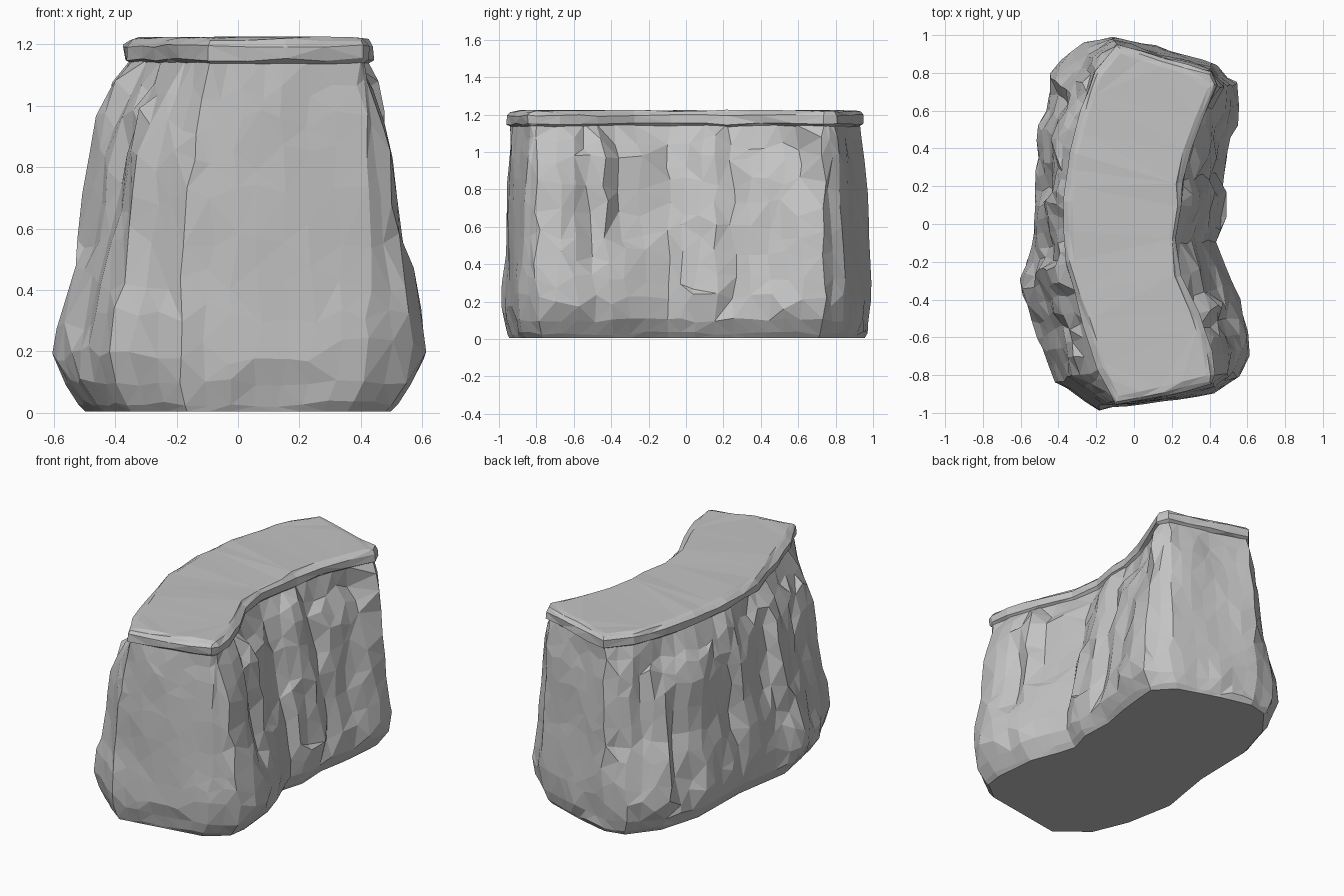
import bpy, bmesh, math, random
from mathutils import Vector, noise

cube = bpy.data.objects.get("Cube")
if cube:
    bpy.data.objects.remove(cube, do_unlink=True)
rng = random.Random(4)

stone = bpy.data.materials.new("grey stone")
stone.use_nodes = True
colour = (0.55, 0.55, 0.55, 1)
stone.diffuse_color = colour
stone.node_tree.nodes["Principled BSDF"].inputs["Base Color"].default_value = colour

# Plan outline, counter-clockwise: top edge x, y and widest foot x, y
PLAN = [
    (-.09, -.94, -.2, -.99), (.15, -.89, .15, -.94), (.4, -.83, .43, -.9),
    (.41, -.8, .58, -.8), (.39, -.68, .6, -.68), (.32, -.48, .57, -.4),
    (.23, -.28, .49, -.22), (.2, -.08, .45, -.1), (.23, .1, .5, .05),
    (.24, .22, .49, .26), (.28, .4, .53, .45), (.35, .58, .55, .62),
    (.42, .74, .56, .74), (.4, .79, .43, .86), (.15, .86, .12, .95),
    (-.08, .93, -.12, 1), (-.19, .8, -.27, .97), (-.26, .6, -.43, .79),
    (-.32, .38, -.52, .52), (-.35, .12, -.53, .1), (-.34, -.2, -.6, -.28),
    (-.25, -.52, -.53, -.6), (-.17, -.76, -.42, -.83)]


def resample(spacing):
    """Columns of (top point, foot point) spread evenly round the outline."""
    columns = []
    for a, b in zip(PLAN, PLAN[1:] + PLAN[:1]):
        top_a, top_b = Vector(a[:2]), Vector(b[:2])
        foot_a, foot_b = Vector(a[2:]), Vector(b[2:])
        steps = max(1, round((foot_b - foot_a).length / spacing))
        for i in range(steps):
            columns.append((top_a.lerp(top_b, i / steps), foot_a.lerp(foot_b, i / steps)))
    return columns


def normals(points):
    result = []
    for i in range(len(points)):
        d = points[(i + 1) % len(points)] - points[i - 1]
        result.append(Vector((d.y, -d.x)).normalized())
    return result


def build(name, rings, close_bottom):
    """Skin stacked rings, cap them and shade flat."""
    bm = bmesh.new()
    loops = [[bm.verts.new(p) for p in ring] for ring in rings]
    n = len(loops[0])
    for low, high in zip(loops, loops[1:]):
        for i in range(n):
            j = (i + 1) % n
            bm.faces.new((low[i], low[j], high[j], high[i]))
    bm.faces.new(loops[-1])
    if close_bottom:
        bm.faces.new(list(reversed(loops[0])))
    bmesh.ops.triangulate(bm, faces=bm.faces[:], quad_method='SHORT_EDGE', ngon_method='BEAUTY')
    bmesh.ops.recalc_face_normals(bm, faces=bm.faces[:])
    mesh = bpy.data.meshes.new(name)
    bm.to_mesh(mesh)
    bm.free()
    mesh.materials.append(stone)
    obj = bpy.data.objects.new(name, mesh)
    bpy.context.collection.objects.link(obj)
    return obj


# Vertical clefts: side (+1 inner, -1 outer), y, low z, high z, depth
CLEFTS = [(1, .28, .2, 1.1, .07), (1, -.36, .55, 1.05, .06), (1, -.5, .4, .95, .04),
          (1, .1, .25, .6, .05), (1, .6, .75, 1.1, .05), (-1, .66, .3, 1.1, .05),
          (-1, .2, .2, .9, .05), (-1, -.15, .5, 1.05, .06), (-1, -.55, .25, .95, .06)]


def relief(p, z, end):
    """Rough stone: upright ribs, broad lumps and clefts; calmer at the ends."""
    ribs = noise.noise(Vector((p.x * 5, p.y * 5, z * 1.3)))
    lumps = noise.noise(Vector((p.x * 4 + 9, p.y * 4, z * 4)))
    d = (.045 * ribs + .03 * lumps) * (.4 if end else 1) - .008
    for side, y, low, high, depth in CLEFTS:
        if side * p.x > .1 and low <= z <= high:
            d -= depth * max(0, 1 - abs(p.y - y) / .07)
    return d


# Cliff body: tapered wall over a rounded foot
columns = resample(.085)
foot_normals = normals([c[1] for c in columns])
TAPER = [(.2, 0), (.31, .07), (.44, .19), (.57, .3), (.7, .38), (.83, .45),
         (.95, .55), (1.05, .75), (1.15, 1)]
rings = []
for z, sx, sy in [(.005, .83, .955), (.03, .87, .97), (.1, .95, .985)]:
    ring = []
    for (top, foot), nrm in zip(columns, foot_normals):
        p = Vector((foot.x * sx, foot.y * sy))
        wobble = 0 if z < .02 else rng.uniform(-.012, .012)
        p += nrm * wobble
        ring.append((p.x, p.y, z + wobble))
    rings.append(ring)
for z, t in TAPER:
    ring = []
    for (top, foot), nrm in zip(columns, foot_normals):
        p = foot.lerp(top, t)
        end = abs(nrm.y) > .8
        last = z > 1.1
        h = z if last else z + rng.uniform(-.045, .045)
        tangent = Vector((-nrm.y, nrm.x))
        if not last:
            p += nrm * relief(p, h, end) + tangent * rng.uniform(-.018, .018)
        ring.append((p.x, p.y, h))
    rings.append(ring)
build("cliff_body", rings, True)

# Capping ledge: thin overhanging rim with a nearly flat top
rim = resample(.16)
rim_points = [c[0] for c in rim]
rim_normals = normals(rim_points)
rings = []
for z, out in [(1.13, -.01), (1.15, .02), (1.195, .022), (1.215, 0)]:
    ring = []
    for p, nrm in zip(rim_points, rim_normals):
        q = p + nrm * (out + rng.uniform(-.006, .006))
        ring.append((q.x, q.y, z + rng.uniform(-.006, .006)))
    rings.append(ring)
rings.append([(p.x * .93, p.y * .97, 1.222 + rng.uniform(-.004, .004)) for p in rim_points])
build("capping_ledge", rings, True)
